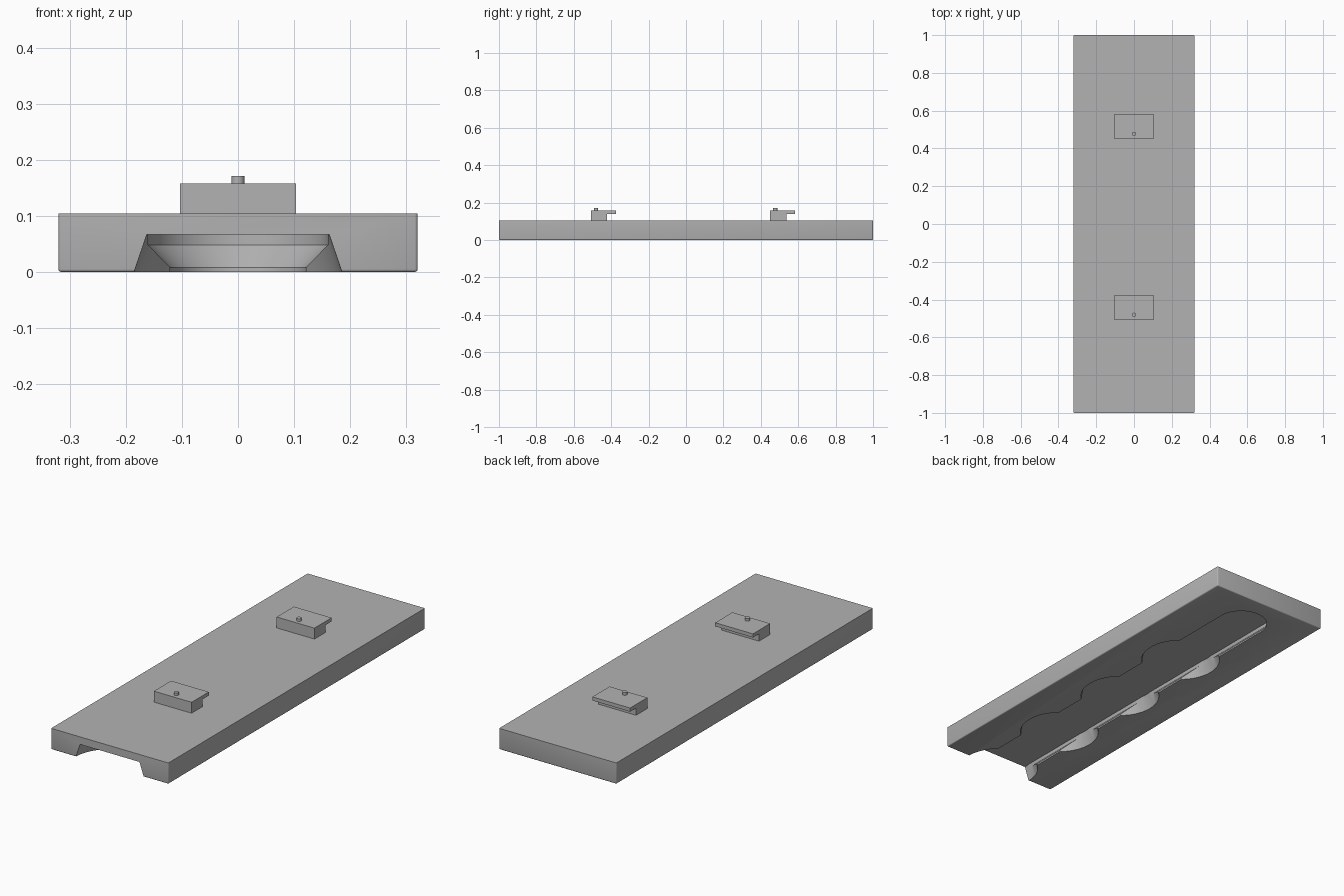
import bpy, bmesh, math

if "Cube" in bpy.data.objects:
    bpy.data.objects.remove(bpy.data.objects["Cube"])

grey = bpy.data.materials.new("light grey plastic")
grey.diffuse_color = (0.45, 0.45, 0.45, 1)
grey.use_nodes = True
grey.node_tree.nodes["Principled BSDF"].inputs["Base Color"].default_value = grey.diffuse_color


def make_object(name, bm):
    bmesh.ops.recalc_face_normals(bm, faces=bm.faces)
    mesh = bpy.data.meshes.new(name)
    bm.to_mesh(mesh)
    bm.free()
    mesh.materials.append(grey)
    obj = bpy.data.objects.new(name, mesh)
    bpy.context.collection.objects.link(obj)
    return obj


def box(bm, x, y, z):
    """Add a box from three (low, high) ranges and return its vertices."""
    verts = bmesh.ops.create_cube(bm, size=1)["verts"]
    for v in verts:
        v.co = [lo + (c + 0.5) * (hi - lo) for c, (lo, hi) in zip(v.co, (x, y, z))]
    return verts


def stack(name, outline, levels):
    """Loft a closed solid through outlines given by (radius, height) levels."""
    bm = bmesh.new()
    rings = [[bm.verts.new((x, y, z)) for x, y in outline(r)] for r, z in levels]
    n = len(rings[0])
    for a, b in zip(rings, rings[1:]):
        for i in range(n):
            j = (i + 1) % n
            bm.faces.new((a[i], a[j], b[j], b[i]))
    bm.faces.new(rings[0])
    bm.faces.new(rings[-1])
    return make_object(name, bm)


def arc(r, y, start, end, steps):
    return [(r * math.cos(start + (end - start) * i / steps),
             y + r * math.sin(start + (end - start) * i / steps)) for i in range(steps + 1)]


def cut(target, cutter):
    mod = target.modifiers.new("cut", "BOOLEAN")
    mod.operation, mod.solver, mod.object = "DIFFERENCE", "EXACT", cutter
    bpy.context.view_layer.objects.active = target
    bpy.ops.object.modifier_apply(modifier=mod.name)
    bpy.data.objects.remove(cutter)


# Plate with softened upright and bottom edges
bm = bmesh.new()
box(bm, (-0.32, 0.32), (-1, 1), (0, 0.104))
soft = [e for e in bm.edges if min(v.co.z for v in e.verts) < 0.05]
bmesh.ops.bevel(bm, geom=soft, offset=0.005, segments=3, profile=0.5, affect="EDGES")
plate = make_object("plate", bm)

# Undercut slot, open at the front and round at the back
PITCH = 0.448
END = -1 + 4 * PITCH
slot = stack("slot_cutter",
             lambda r: [(r, -1.3)] + arc(r, END, 0, math.pi, 40) + [(-r, -1.3)],
             [(0.121, -0.03), (0.121, 0.008), (0.160, 0.048), (0.160, 0.067)])
cut(plate, slot)

# Flared round entries along the slot
for i in range(4):
    y = -1 + i * PITCH
    entry = stack("entry_cutter", lambda r: arc(r, y, 0, math.tau, 64)[:-1],
                  [(0.1955, -0.03), (0.1625, 0.067)])
    cut(plate, entry)

bpy.ops.object.select_all(action="DESELECT")
plate.select_set(True)
bpy.context.view_layer.objects.active = plate
bpy.ops.object.shade_smooth_by_angle(angle=math.radians(31))

# Hooked clips, each with a small round pin on top
for name, y in (("front", -0.509), ("back", 0.449)):
    bm = bmesh.new()
    side = [(0, 0.104), (0.087, 0.104), (0.087, 0.14), (0.134, 0.14), (0.134, 0.158), (0, 0.158)]
    face = bm.faces.new([bm.verts.new((-0.103, y + dy, z)) for dy, z in side])
    new = bmesh.ops.extrude_face_region(bm, geom=[face])["geom"]
    bmesh.ops.translate(bm, vec=(0.206, 0, 0),
                        verts=[g for g in new if isinstance(g, bmesh.types.BMVert)])
    make_object(name + "_clip", bm)

    pin = stack(name + "_pin", lambda r: arc(r, y + 0.028, 0, math.tau, 24)[:-1],
                [(0.0115, 0.158), (0.0115, 0.171)])
    bpy.ops.object.select_all(action="DESELECT")
    pin.select_set(True)
    bpy.context.view_layer.objects.active = pin
    bpy.ops.object.shade_smooth_by_angle(angle=math.radians(31))
